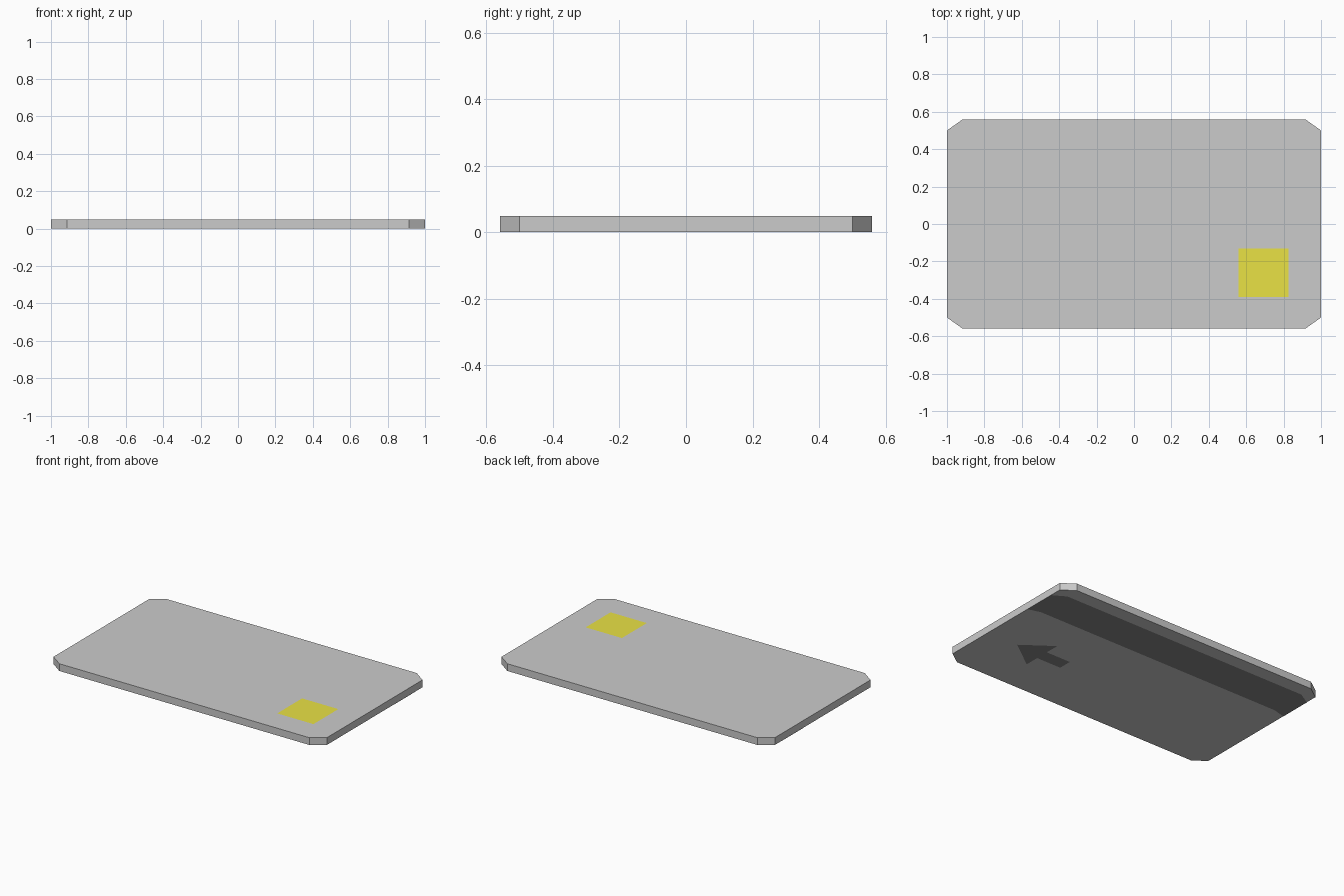
import bpy, bmesh

if "Cube" in bpy.data.objects:
    bpy.data.objects.remove(bpy.data.objects["Cube"])

T = 0.05      # card thickness
EPS = 0.001   # print layer offset


def colour(name, rgb):
    m = bpy.data.materials.new(name)
    m.diffuse_color = (*rgb, 1)
    m.use_nodes = True
    m.node_tree.nodes["Principled BSDF"].inputs["Base Color"].default_value = m.diffuse_color
    return m


def sheet(name, outline, z, up=True, height=0, mat=None):
    """Flat outline at height z facing up or down, optionally extruded."""
    bm = bmesh.new()
    face = bm.faces.new([bm.verts.new((x, y, z)) for x, y in outline])
    face.normal_update()
    if (face.normal.z > 0) != up:
        face.normal_flip()
    if height:
        ext = bmesh.ops.extrude_face_region(bm, geom=[face], use_keep_orig=True)
        top = [v for v in ext["geom"] if isinstance(v, bmesh.types.BMVert)]
        bmesh.ops.translate(bm, verts=top, vec=(0, 0, height))
        bmesh.ops.recalc_face_normals(bm, faces=bm.faces)
    me = bpy.data.meshes.new(name)
    bm.to_mesh(me)
    bm.free()
    ob = bpy.data.objects.new(name, me)
    bpy.context.collection.objects.link(ob)
    if mat:
        me.materials.append(mat)
    return ob


gold = colour("gold", (0.82, 0.76, 0.06))
black = colour("black", (0.25, 0.25, 0.25))

# Card body with cut corners
X, XI, Y, YI = 1.0, 0.915, 0.56, 0.5
card = [(X, -YI), (X, YI), (XI, Y), (-XI, Y),
        (-X, YI), (-X, -YI), (-XI, -Y), (XI, -Y)]
sheet("card_body", card, EPS, height=T - 2 * EPS)

# Chip on the top face
sheet("chip", [(0.56, -0.39), (0.825, -0.39), (0.825, -0.13), (0.56, -0.13)], T, mat=gold)

# Dark strip underneath, tapering with the cut corners
k = Y / YI
lo, hi = 0.2, 0.42
strip = [(X, lo), (X, hi), (XI, hi * k), (-XI, hi * k),
         (-X, hi), (-X, lo), (-XI, lo * k), (XI, lo * k)]
sheet("dark_strip", strip, 0, up=False, mat=black)

# Insertion arrow underneath, pointing to +x
c = -0.167
half = [(0.4, 0.045), (0.58, 0.045), (0.58, 0.142)]
arrow = ([(x, c - h) for x, h in half] + [(0.775, c)]
         + [(x, c + h) for x, h in reversed(half)])
sheet("arrow", arrow, 0, up=False, mat=black)
